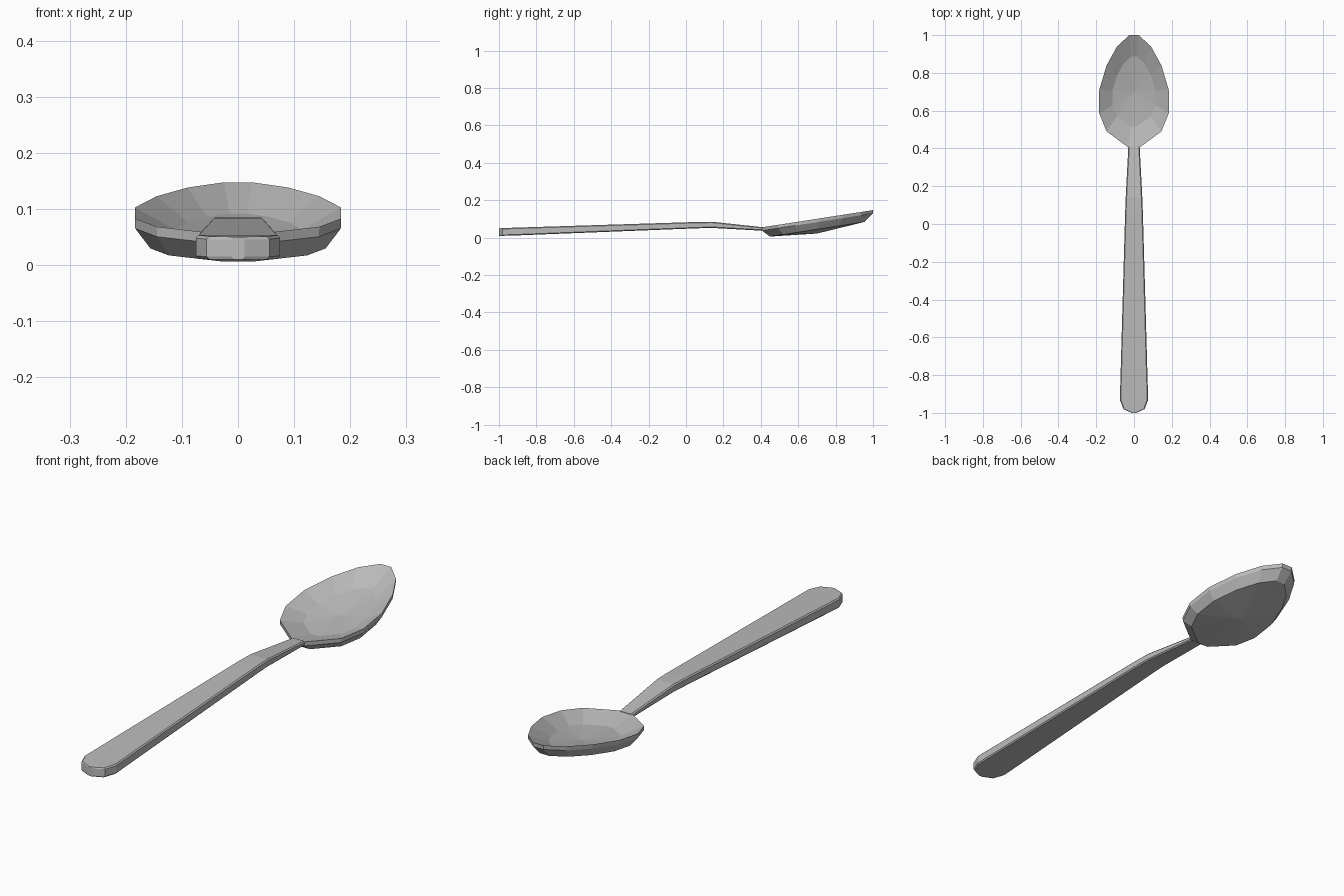
import bpy
import bmesh

cube = bpy.data.objects.get("Cube")
if cube:
    bpy.data.objects.remove(cube)

steel = bpy.data.materials.new("brushed_steel")
steel.use_nodes = True
GREY = (0.5, 0.5, 0.5, 1.0)
steel.diffuse_color = GREY
steel.node_tree.nodes["Principled BSDF"].inputs["Base Color"].default_value = GREY


def bridge(bm, a, b):
    """Join two closed rings of equal length."""
    for i in range(len(a)):
        j = (i + 1) % len(a)
        bm.faces.new((a[i], a[j], b[j], b[i]))


def fan(bm, ring, point):
    tip = bm.verts.new(point)
    for i in range(len(ring)):
        bm.faces.new((ring[i], ring[(i + 1) % len(ring)], tip))


def finish(bm, name):
    bmesh.ops.recalc_face_normals(bm, faces=bm.faces)
    mesh = bpy.data.meshes.new(name)
    bm.to_mesh(mesh)
    bm.free()
    mesh.materials.append(steel)
    obj = bpy.data.objects.new(name, mesh)
    bpy.context.collection.objects.link(obj)
    return obj


# Handle: chamfered bar lofted along its length (y, half width, bottom, top)
stations = [
    (-1.0, 0.012, 0.010, 0.050), (-0.98, 0.056, 0.010, 0.051),
    (-0.93, 0.075, 0.011, 0.053), (0.06, 0.047, 0.050, 0.084),
    (0.14, 0.044, 0.052, 0.085), (0.41, 0.030, 0.037, 0.056),
]
bm = bmesh.new()
rings = []
for y, w, low, high in stations:
    c = 0.005
    half = [(w - c, low), (w, low + c), (w, high - c), (w - c, high)]
    section = half + [(-x, z) for x, z in reversed(half)]
    rings.append([bm.verts.new((x, y, z)) for x, z in section])
for a, b in zip(rings, rings[1:]):
    bridge(bm, a, b)
bm.faces.new(rings[0])
bm.faces.new(rings[-1])
finish(bm, "handle")

# Bowl: mirrored outline, reused for rim, hollow and underside
right_side = [(0.030, 0.405), (0.145, 0.49), (0.184, 0.585), (0.184, 0.71),
              (0.145, 0.84), (0.090, 0.94), (0.025, 1.0)]
outline = right_side + [(-x, y) for x, y in reversed(right_side)]
CENTRE = 0.70


def rim_height(y):
    return 0.055 + (y - 0.405) * 0.155


def bowl_ring(bm, scale, drop):
    ring = []
    for x, y in outline:
        ys = CENTRE + (y - CENTRE) * scale
        ring.append(bm.verts.new((x * scale, ys, rim_height(ys) - drop)))
    return ring


bm = bmesh.new()
rim = bowl_ring(bm, 1.0, 0.0)
hollow = bowl_ring(bm, 0.62, 0.038)
lip = bowl_ring(bm, 0.995, 0.018)
underside = bowl_ring(bm, 0.85, 0.056)
bridge(bm, rim, hollow)
bridge(bm, rim, lip)
bridge(bm, lip, underside)
fan(bm, hollow, (0, CENTRE, 0.048))
fan(bm, underside, (0, CENTRE, 0.022))
finish(bm, "bowl")
